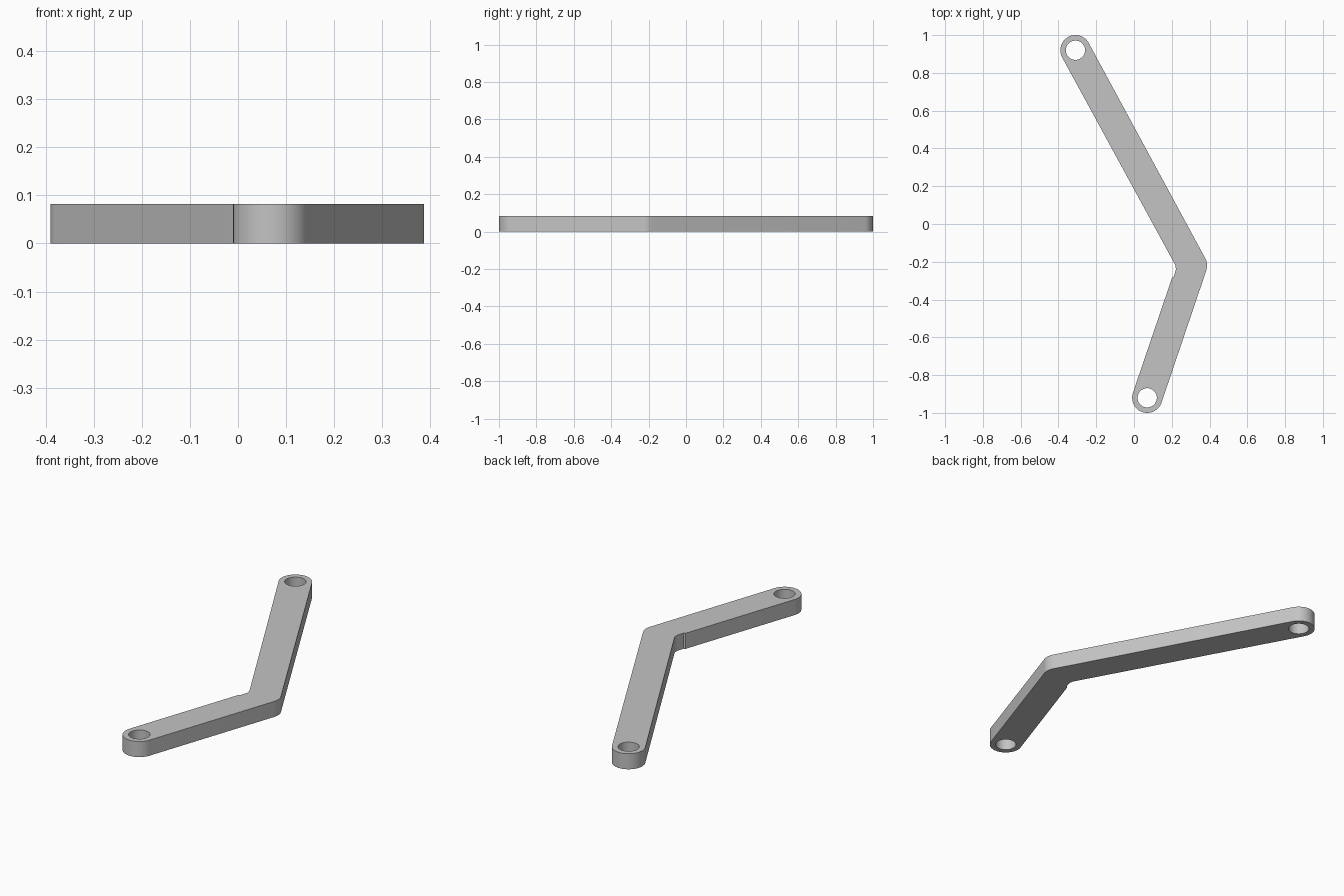
import bpy
import bmesh
from math import radians
from mathutils import Vector, Matrix

cube = bpy.data.objects.get("Cube")
if cube:
    bpy.data.objects.remove(cube, do_unlink=True)

RADIUS, HOLE, THICK = 0.08, 0.051, 0.082
back_end = Vector((-0.31, 0.92))
elbow = Vector((0.307, -0.22))
front_end = Vector((0.07, -0.92))


def side(a, b):
    """Offset to the left of the direction a to b."""
    d = (b - a).normalized()
    return Vector((-d.y, d.x)) * RADIUS


def arc(centre, start, degrees, steps):
    return [centre + Matrix.Rotation(radians(degrees * i / steps), 2) @ start
            for i in range(steps + 1)]


# Outline: rounded ends, rounded outer elbow, small step inside the elbow
upper = side(back_end, elbow)
lower = side(elbow, front_end)
bend = -abs(upper.angle(lower)) * 57.2958
outline = arc(back_end, -upper, -180, 32)
outline += arc(elbow, upper, bend, 10)
outline += arc(front_end, lower, -180, 32)
outline += [Vector(p) for p in ((0.202, -0.283), (0.21, -0.28),
                                (0.222, -0.24), (0.219, -0.218))]
start = Vector((HOLE, 0))
holes = [arc(c, start, 360, 48)[:-1] for c in (back_end, front_end)]

# Filled flat profile with both pin holes, extruded to a bar
curve = bpy.data.curves.new("bent_link_arm", "CURVE")
curve.dimensions = "2D"
curve.fill_mode = "BOTH"
curve.extrude = THICK / 2
for loop in [outline] + holes:
    spline = curve.splines.new("POLY")
    spline.points.add(len(loop) - 1)
    for point, p in zip(spline.points, loop):
        point.co = (p.x, p.y, 0, 1)
    spline.use_cyclic_u = True

arm = bpy.data.objects.new("bent_link_arm", curve)
bpy.context.collection.objects.link(arm)
bpy.ops.object.select_all(action="DESELECT")
arm.select_set(True)
bpy.context.view_layer.objects.active = arm
bpy.ops.object.convert(target="MESH")
arm = bpy.context.object

# Weld the caps to the walls and stand the bar on the ground
bm = bmesh.new()
bm.from_mesh(arm.data)
bmesh.ops.remove_doubles(bm, verts=bm.verts, dist=0.0005)
bmesh.ops.translate(bm, verts=bm.verts, vec=(0, 0, THICK / 2))
bmesh.ops.recalc_face_normals(bm, faces=bm.faces)
bm.to_mesh(arm.data)
bm.free()

grey = bpy.data.materials.new("plain grey")
grey.use_nodes = True
colour = (0.55, 0.55, 0.55, 1)
grey.diffuse_color = colour
grey.node_tree.nodes["Principled BSDF"].inputs["Base Color"].default_value = colour
arm.data.materials.clear()
arm.data.materials.append(grey)
bpy.ops.object.shade_smooth_by_angle(angle=radians(20))
